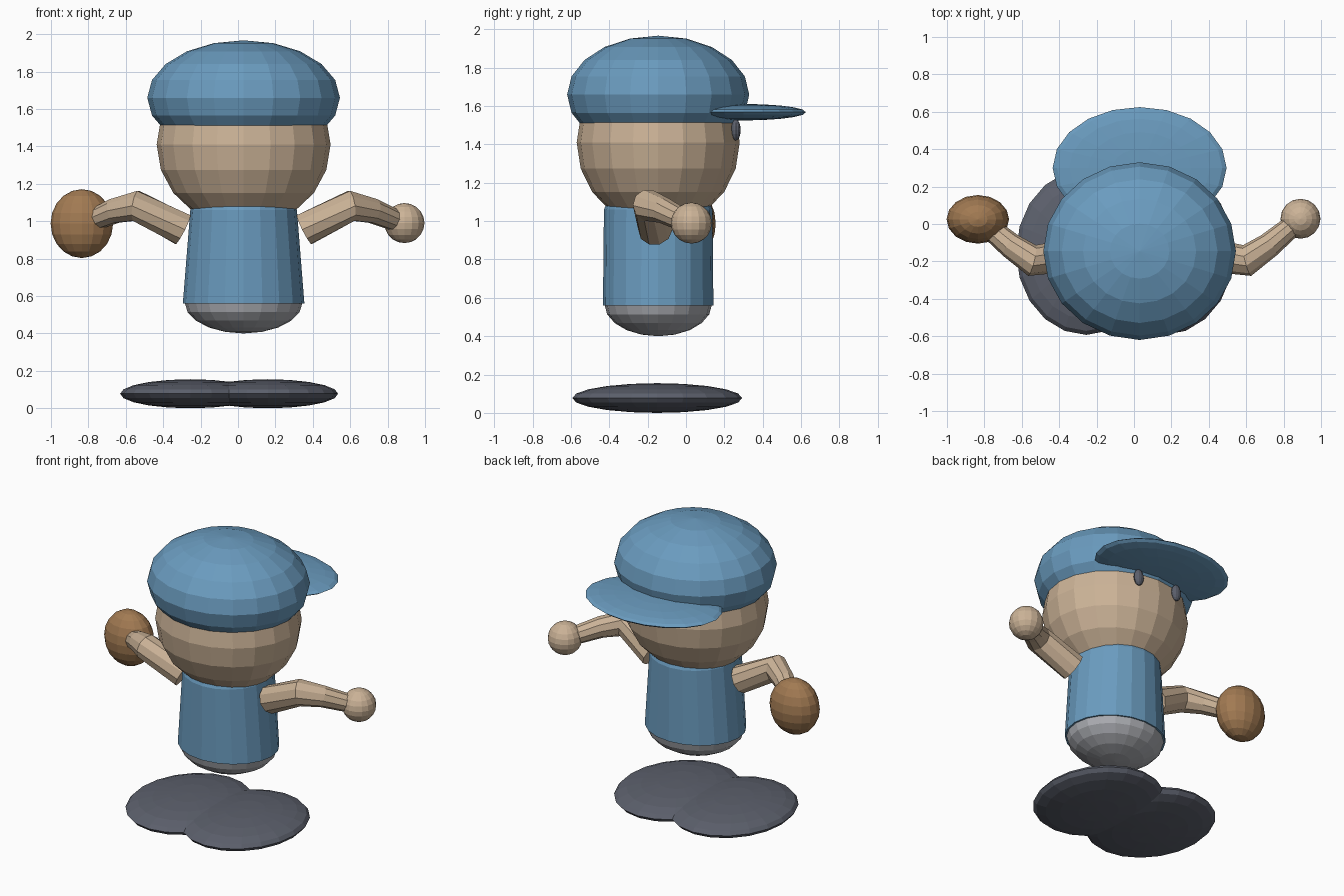
import bpy, bmesh, math
from mathutils import Vector, Matrix

if "Cube" in bpy.data.objects:
    bpy.data.objects.remove(bpy.data.objects["Cube"])

CX, CY = 0.03, -0.145  # body axis


def material(name, rgb):
    m = bpy.data.materials.new(name)
    m.diffuse_color = (*rgb, 1)
    m.use_nodes = True
    m.node_tree.nodes["Principled BSDF"].inputs["Base Color"].default_value = m.diffuse_color
    return m


BLUE = material("cloth_blue", (0.145, 0.33, 0.52))
SKIN = material("skin_tan", (0.60, 0.45, 0.31))
BROWN = material("leather_brown", (0.36, 0.195, 0.085))
DARK = material("dark_slate", (0.107, 0.117, 0.15))
GREY = material("light_grey", (0.41, 0.42, 0.45))


def finish(name, bm, mat):
    bmesh.ops.recalc_face_normals(bm, faces=bm.faces)
    me = bpy.data.meshes.new(name)
    bm.to_mesh(me)
    bm.free()
    me.materials.append(mat)
    ob = bpy.data.objects.new(name, me)
    bpy.context.collection.objects.link(ob)
    return ob


def ellipsoid(name, centre, radii, mat, seg=20, rings=10):
    bm = bmesh.new()
    mx = Matrix.Translation(centre) @ Matrix.Diagonal((*radii, 1))
    bmesh.ops.create_uvsphere(bm, u_segments=seg, v_segments=rings, radius=1, matrix=mx)
    return finish(name, bm, mat)


def loft(name, rings, mat):
    """Skin a list of equal-length point rings and cap both ends."""
    bm = bmesh.new()
    loops = [[bm.verts.new(p) for p in r] for r in rings]
    n = len(loops[0])
    for a, b in zip(loops, loops[1:]):
        for i in range(n):
            j = (i + 1) % n
            bm.faces.new((a[i], a[j], b[j], b[i]))
    bm.faces.new(loops[0])
    bm.faces.new(loops[-1])
    return finish(name, bm, mat)


def tube(name, path, mat, sides=10):
    """Tapered limb along a path of (x, y, z, radius)."""
    pts = [Vector(p[:3]) for p in path]
    rings = []
    for i, p in enumerate(pts):
        t = Vector()
        if i > 0:
            t += (p - pts[i - 1]).normalized()
        if i < len(pts) - 1:
            t += (pts[i + 1] - p).normalized()
        u = t.cross(Vector((0, 0, 1))).normalized()
        v = u.cross(t).normalized()
        r = path[i][3]
        rings.append([p + r * (u * math.cos(k * math.tau / sides) + v * math.sin(k * math.tau / sides))
                      for k in range(sides)])
    return loft(name, rings, mat)


# Head, cap and brim
ellipsoid("head", (CX, CY, 1.41), (0.465, 0.425, 0.44), SKIN)
ellipsoid("cap", (CX, CY, 1.66), (0.515, 0.475, 0.307), BLUE)
ellipsoid("cap_brim", (CX, 0.30, 1.568), (0.465, 0.325, 0.043), BLUE)

# Shirt: tapered oval column whose top is sunk into the head
shirt = [(0.56, 0.325, 0.288), (1.06, 0.285, 0.283), (1.14, 0.26, 0.25)]
loft("shirt", [[(CX + rx * math.cos(k * math.tau / 20), CY + ry * math.sin(k * math.tau / 20), z)
                for k in range(20)] for z, rx, ry in shirt], BLUE)

# Hips
ellipsoid("hips", (CX, CY, 0.565), (0.315, 0.28, 0.165), GREY)

# Limbs and eyes, mirrored about the body axis
arm = [(0.325, -0.16, 0.955, 0.09), (0.575, -0.195, 1.082, 0.085),
       (0.69, -0.115, 1.055, 0.068), (0.81, -0.015, 1.005, 0.058)]
for side, s in (("right", 1), ("left", -1)):
    tube(side + "_arm", [(CX + s * x, y, z, r) for x, y, z, r in arm], SKIN)
    ellipsoid(side + "_hand", (CX + s * 0.86, 0.028, 0.99), (0.107,) * 3, SKIN, 16, 10)
    ellipsoid(side + "_eye", (CX + s * 0.15, 0.26, 1.475), (0.035, 0.025, 0.055), DARK, 12, 8)
    ellipsoid(side + "_shoe", (-0.0475 + s * 0.2075, -0.15, 0.0775), (0.375, 0.443, 0.0775), DARK)

# Mitt covering one hand
ellipsoid("mitt", (-0.835, 0.025, 0.987), (0.167, 0.13, 0.184), BROWN, 16, 10)
